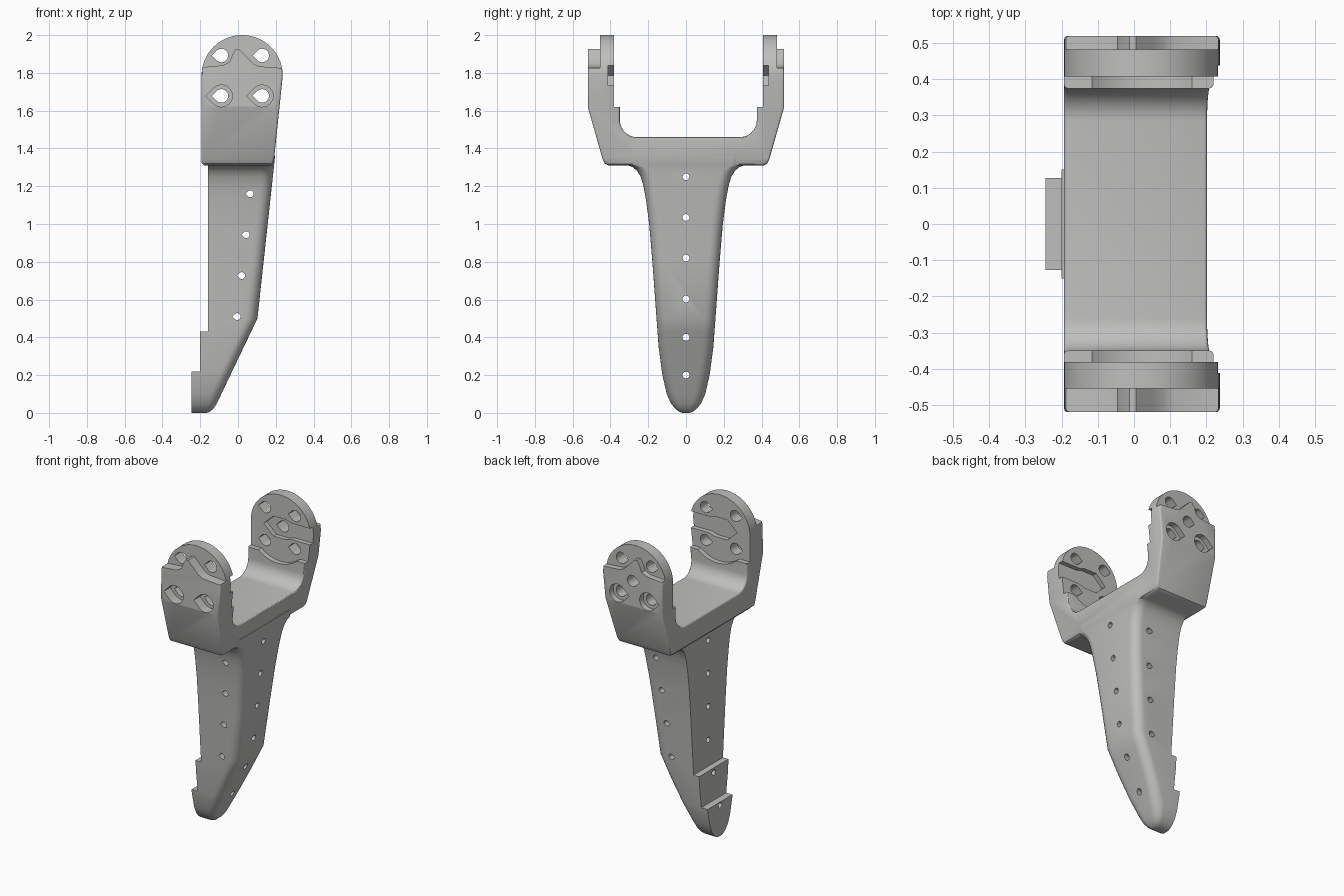
import bpy, bmesh
from math import sin, cos, pi, radians, sqrt

old = bpy.data.objects.get("Cube")
if old:
    bpy.data.objects.remove(old)

grey = bpy.data.materials.new("plain grey")
grey.use_nodes = True
colour = (0.52, 0.52, 0.51, 1)
grey.diffuse_color = colour
grey.node_tree.nodes["Principled BSDF"].inputs["Base Color"].default_value = colour


def finish(name, bm):
    bmesh.ops.recalc_face_normals(bm, faces=bm.faces)
    mesh = bpy.data.meshes.new(name)
    bm.to_mesh(mesh)
    bm.free()
    ob = bpy.data.objects.new(name, mesh)
    bpy.context.collection.objects.link(ob)
    mesh.materials.append(grey)
    return ob


def loft(name, rings):
    bm = bmesh.new()
    rows = [[bm.verts.new(p) for p in ring] for ring in rings]
    n = len(rows[0])
    for a, b in zip(rows, rows[1:]):
        for i in range(n):
            j = (i + 1) % n
            bm.faces.new((a[i], a[j], b[j], b[i]))
    bm.faces.new(rows[0])
    bm.faces.new(rows[-1])
    return finish(name, bm)


def prism(name, pts, axis, a, b):
    if axis == "x":
        return loft(name, [[(d, u, v) for u, v in pts] for d in (a, b)])
    return loft(name, [[(u, d, v) for u, v in pts] for d in (a, b)])


def arc(cx, cz, r, start, end, n=10):
    steps = [radians(start + (end - start) * i / n) for i in range(n + 1)]
    return [(cx + r * cos(t), cz + r * sin(t)) for t in steps]


def teardrop(cx, cz, r):
    return arc(cx, cz, r, -135, 135, 18) + [(cx - r * sqrt(2), cz)]


def apply_modifier(ob, kind, **settings):
    mod = ob.modifiers.new(kind, kind)
    for key, value in settings.items():
        setattr(mod, key, value)
    bpy.context.view_layer.objects.active = ob
    bpy.ops.object.modifier_apply(modifier=mod.name)


def combine(ob, other, operation="DIFFERENCE"):
    apply_modifier(ob, "BOOLEAN", object=other, operation=operation, solver="EXACT")
    bpy.data.objects.remove(other)


def interpolate(table, z):
    for (z0, v0), (z1, v1) in zip(table, table[1:]):
        if z <= z1:
            return v0 + (v1 - v0) * (z - z0) / (z1 - z0)
    return table[-1][1]


# Fork: side profile trimmed by a rounded front outline
right_side = [(0.41, 1.31), (0.43, 1.32), (0.442, 1.345), (0.52, 1.62), (0.52, 2.1)]
inner = [(0.375, 2.1)] + arc(0.285, 1.55, 0.09, 0, -90)
inner += arc(-0.26, 1.55, 0.09, -90, -180) + [(-0.35, 2.1)]
left_side = [(-y, z) for y, z in reversed(right_side)]
fork = prism("bracket", right_side + inner + left_side, "x", -0.4, 0.4)
cx, cz, radius = 0.022, 1.785, 0.215
outline = [(-0.18, 1.31), (0.165, 1.31), (0.183, 1.318), (0.19, 1.335)]
outline += arc(cx, cz, radius, 0, 180, 40) + [(-0.194, 1.325)]
combine(fork, prism("outline", outline, "y", -1, 1), "INTERSECT")
apply_modifier(fork, "BEVEL", width=0.018, segments=3, limit_method="ANGLE",
               angle_limit=radians(50))

# Leg: rounded cross-sections with two stepped notches at the back
widths = [(0, 0.02), (0.006, 0.035), (0.02, 0.055), (0.05, 0.08), (0.1, 0.102),
          (0.2, 0.125), (0.35, 0.145), (0.5, 0.156), (0.8, 0.178), (1.0, 0.195),
          (1.13, 0.212), (1.2, 0.225), (1.25, 0.24), (1.28, 0.258), (1.3, 0.28),
          (1.31, 0.305), (1.36, 0.305)]
fronts = [(0, -0.165), (0.006, -0.15), (0.02, -0.132), (0.05, -0.112),
          (0.5, 0.103), (1.31, 0.191), (1.36, 0.196)]
levels = [z for z, w in widths] + [0.22, 0.2201, 0.43, 0.4301]
rings = []
for z in sorted(levels):
    w, front = interpolate(widths, z), interpolate(fronts, z)
    back = -0.245 if z <= 0.22 else -0.2 if z <= 0.43 else -0.16
    r = min(0.06, w * 0.6, (front - back) * 0.6)
    half = arc(front - r, w - r, r, 90, 0, 6)
    section = [(back, w)] + half
    section += [(x, -y) for x, y in reversed(section)]
    rings.append([(x, y, z) for x, y in section])
leg = loft("leg", rings)
combine(fork, leg, "UNION")

shoulder = [(-0.4, 1.83), (-0.19, 1.83), (-0.08, 1.84), (-0.045, 1.857),
            (-0.028, 1.9), (-0.012, 1.926), (0.005, 1.926), (0.05, 1.88),
            (0.08, 1.85), (0.11, 1.835), (0.4, 1.812), (0.4, 2.3), (-0.4, 2.3)]
recess = [(-0.4, 2.3), (-0.4, 1.62)] + arc(cx, cz, radius, 230, 310, 16)
recess += [(0.4, 1.62), (0.4, 2.3)]
slot = [(-0.1, cz), (-0.03, 1.85), (0.06, 1.85), (0.1, 1.838), (0.4, 1.838),
        (0.4, 1.732), (0.1, 1.732), (0.06, 1.72), (-0.03, 1.72)]

# Ears: outer shoulder, inner recess, key slot and bolt holes
for side, face, step in ((1, 0.408, 0.482), (-1, 0.382, 0.455)):
    combine(fork, prism("shoulder_cut", shoulder, "y", side * step, side * 0.8))
    combine(fork, prism("recess_cut", recess, "y", side * 0.1, side * face))
    combine(fork, prism("slot_cut", slot, "y", side * 0.1, side * (face + 0.03)))
    for x in (-0.088, 0.128):
        for z in (1.678, 1.892):
            combine(fork, prism("bolt_cut", teardrop(x, z, 0.036), "y", side * 0.3, side * 0.8))
        combine(fork, prism("counterbore_cut", teardrop(x, 1.678, 0.058), "y",
                            side * step, side * 0.8))
combine(fork, prism("centre_cut", teardrop(cx, cz, 0.036), "y", 0.3, 0.8))

# Leg: lacing holes through both directions
for x, z in ((0.065, 1.16), (0.043, 0.943), (0.02, 0.727), (-0.004, 0.51)):
    combine(fork, prism("cross_hole_cut", teardrop(x, z, 0.018), "y", -0.4, 0.4))
for z in (1.25, 1.035, 0.82, 0.603, 0.4, 0.2):
    combine(fork, prism("long_hole_cut", arc(0, z, 0.018, 0, 345, 23), "x", -0.5, 0.5))

# Smooth shading with sharp edges kept
bpy.ops.object.select_all(action="DESELECT")
fork.select_set(True)
bpy.context.view_layer.objects.active = fork
bpy.ops.object.shade_smooth_by_angle(angle=radians(30))
